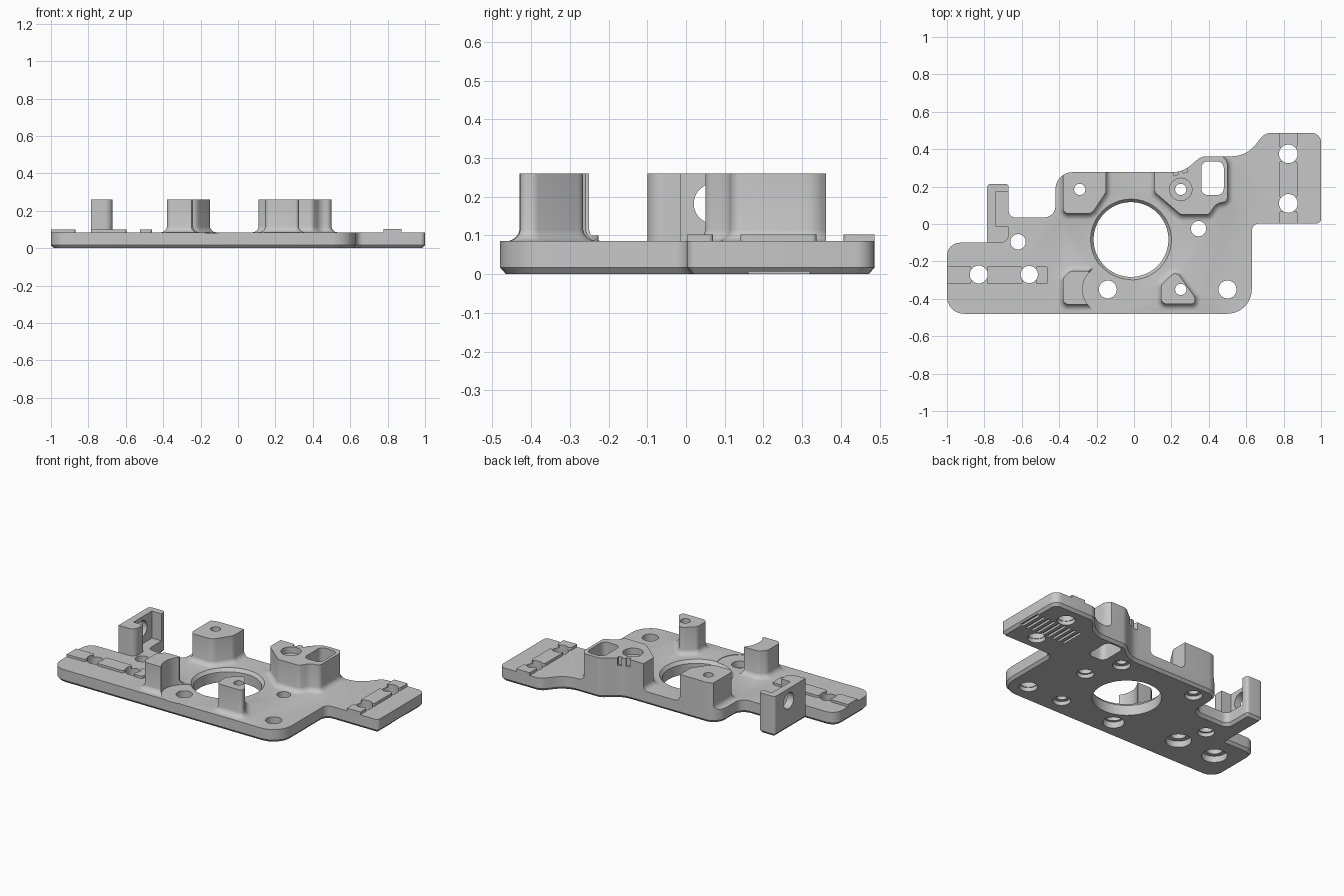
import bpy, bmesh, math
from mathutils import Vector

if "Cube" in bpy.data.objects:
    bpy.data.objects.remove(bpy.data.objects["Cube"])

grey = bpy.data.materials.new("plain_grey")
grey.diffuse_color = (0.57, 0.57, 0.57, 1)
grey.use_nodes = True
grey.node_tree.nodes["Principled BSDF"].inputs["Base Color"].default_value = grey.diffuse_color


def rounded(points, steps=6):
    """Round polygon corners; each point is (x, y[, radius])."""
    out, n = [], len(points)
    for i, p in enumerate(points):
        c = Vector(p[:2])
        r = p[2] if len(p) > 2 else 0
        if r == 0:
            out.append(c)
            continue
        a, b = Vector(points[i - 1][:2]) - c, Vector(points[(i + 1) % n][:2]) - c
        half = a.angle(b) / 2
        t = min(r / math.tan(half), 0.48 * a.length, 0.48 * b.length)
        r = t * math.tan(half)
        a.normalize()
        b.normalize()
        centre = c + (a + b).normalized() * (r / math.sin(half))
        s, e = c + a * t - centre, c + b * t - centre
        ang = math.atan2(s.x * e.y - s.y * e.x, s.dot(e))
        for k in range(steps + 1):
            f = ang * k / steps
            out.append(centre + Vector((s.x * math.cos(f) - s.y * math.sin(f),
                                        s.x * math.sin(f) + s.y * math.cos(f))))
    return out


def offset(pts, d):
    res = []
    for i, p in enumerate(pts):
        a = (p - pts[i - 1]).normalized()
        b = (pts[(i + 1) % len(pts)] - p).normalized()
        na, nb = Vector((a.y, -a.x)), Vector((b.y, -b.x))
        res.append(p + (na + nb) * (d / (1 + na.dot(nb))))
    return res


def loft(name, points, levels):
    """Stack offset copies of a counter-clockwise outline: levels are (z, offset)."""
    pts = rounded(points)
    bm = bmesh.new()
    rings = [[bm.verts.new((p.x, p.y, z)) for p in offset(pts, d)] for z, d in levels]
    n = len(pts)
    for lo, hi in zip(rings, rings[1:]):
        for i in range(n):
            j = (i + 1) % n
            bm.faces.new((lo[i], lo[j], hi[j], hi[i]))
    bm.faces.new(rings[0][::-1])
    bm.faces.new(rings[-1])
    bmesh.ops.recalc_face_normals(bm, faces=bm.faces)
    me = bpy.data.meshes.new(name)
    bm.to_mesh(me)
    bm.free()
    me.materials.append(grey)
    ob = bpy.data.objects.new(name, me)
    bpy.context.collection.objects.link(ob)
    return ob


def box(name, x0, x1, y0, y1, z0, z1, r=0):
    return loft(name, [(x0, y0, r), (x1, y0, r), (x1, y1, r), (x0, y1, r)], [(z0, 0), (z1, 0)])


def cyl(name, x, y, z0, z1, r0, r1=None, n=40):
    pts = [(x + r0 * math.cos(2 * math.pi * k / n), y + r0 * math.sin(2 * math.pi * k / n))
           for k in range(n)]
    return loft(name, pts, [(z0, 0), (z1, (r1 or r0) - r0)])


def boolean(target, other, op):
    m = target.modifiers.new("bool", 'BOOLEAN')
    m.operation, m.solver, m.object = op, 'EXACT', other
    bpy.context.view_layer.objects.active = target
    bpy.ops.object.modifier_apply(modifier=m.name)
    bpy.data.objects.remove(other)


T, H = 0.085, 0.26
FLARE = [(0.05, 0.031), (T, 0.031), (0.088, 0.02), (0.095, 0.01), (0.104, 0.003), (0.115, 0), (H, 0)]
WALL = [(0.05, 0), (H, 0)]

# Slab, later trimmed to the plate outline
body = box("mounting_plate", -2, 2, -2, 2, -0.5, T)

parts = [
    # Back left post, back right post, front left post, front right post
    loft("back_left_post", [(-0.38, 0.055, 0.03), (-0.225, 0.055, 0.05), (-0.15, 0.17, 0.05),
                            (-0.15, 0.33), (-0.38, 0.33)], FLARE),
    loft("back_right_post", [(0.25, 0.05, 0.04), (0.4, 0.05, 0.03), (0.44, 0.11, 0.06), (0.5, 0.12, 0.03),
                             (0.5, 0.335, 0.06), (0.42, 0.42), (0.11, 0.42), (0.11, 0.17, 0.03)], FLARE),
    loft("front_left_post", [(-0.38, -0.43, 0.03), (-0.24, -0.43), (-0.24, -0.25),
                             (-0.34, -0.25, 0.04), (-0.38, -0.29, 0.04)], FLARE),
    loft("front_right_post", [(0.145, -0.428, 0.03), (0.325, -0.428, 0.02), (0.325, -0.39, 0.03),
                              (0.225, -0.25, 0.03), (0.145, -0.325, 0.03)], FLARE),
    # Side bracket
    loft("bracket", [(-0.82, -0.1), (-0.67, -0.1, 0.04), (-0.67, -0.013), (-0.738, -0.013),
                     (-0.738, 0.174), (-0.6, 0.174), (-0.6, 0.26), (-0.82, 0.26)], WALL),
]
# Low raised pads along both arms
for x0, x1 in ((-1.1, -0.87), (-0.787, -0.597), (-0.525, -0.46)):
    parts.append(box("left_pad", x0, x1, -0.322, -0.226, 0.05, 0.1, 0.012))
for y0, y1 in ((-0.1, 0.07), (0.14, 0.337), (0.407, 0.6)):
    parts.append(box("right_pad", 0.777, 0.873, y0, y1, 0.05, 0.103, 0.012))
for p in parts:
    boolean(body, p, 'UNION')

# Plate outline with a chamfered lower edge
outline = loft("outline", [
    (-1, -0.48, 0.09), (0.63, -0.48, 0.13), (0.63, 0.003, 0.04), (1, 0.003, 0.025), (1, 0.487, 0.05),
    (0.7, 0.487, 0.07), (0.6, 0.362, 0.25), (0.36, 0.362, 0.08), (0.26, 0.277, 0.15), (-0.42, 0.277, 0.09),
    (-0.42, 0.035, 0.06), (-0.67, 0.035, 0.035), (-0.67, 0.215, 0.018), (-0.785, 0.215, 0.02),
    (-0.785, -0.1), (-1, -0.1, 0.07)], [(0, -0.015), (0.017, 0), (0.6, 0)])
boolean(body, outline, 'INTERSECT')

cuts = []
# Central bore with chamfered rim
cuts.append(cyl("bore", -0.016, -0.083, -0.1, 0.5, 0.2, n=64))
cuts.append(cyl("bore_rim", -0.016, -0.083, 0.065, 0.095, 0.2, 0.224, n=64))
# Bolt holes: x, y, radius, underside counterbore radius
for x, y, r, c in ((-0.83, -0.27, 0.048, 0.075), (-0.56, -0.27, 0.046, 0.075), (-0.62, -0.095, 0.041, 0.05),
                   (-0.14, -0.35, 0.048, 0.062), (0.5, -0.35, 0.048, 0.053), (0.345, -0.025, 0.041, 0.05),
                   (0.825, 0.375, 0.05, 0.053), (0.825, 0.11, 0.05, 0.053), (-0.29, 0.185, 0.03, 0.052),
                   (0.25, 0.185, 0.03, 0.052), (0.25, -0.35, 0.03, 0.052)):
    cuts.append(cyl("hole", x, y, -0.1, 0.5, r))
    cuts.append(cyl("counterbore", x, y, -0.1, 0.04 if c > 0.053 else 0.025, c))
# Washer clearance beside the front left post, recess and slot in the back right post
cuts.append(cyl("washer_clearance", -0.14, -0.35, 0.082, 0.5, 0.135, n=64))
cuts.append(cyl("post_recess", 0.25, 0.185, 0.22, 0.5, 0.06))
cuts.append(box("slot", 0.36, 0.48, 0.155, 0.335, -0.1, 0.5, 0.035))
# Two small notches in the back right post
for x, y in ((0.22, 0.28), (0.27, 0.295)):
    n = box("notch", -0.013, 0.013, -0.02, 0.05, 0.21, 0.5)
    n.rotation_euler.z = math.radians(18)
    n.location = (x, y, 0)
    cuts.append(n)
# Round window in the bracket wall
w = cyl("bracket_window", 0, 0, -0.06, 0.06, 0.052)
w.rotation_euler.y = math.pi / 2
w.location = (-0.77, 0.072, 0.182)
cuts.append(w)
# Grip grooves under the right arm
for k in range(9):
    x = 0.67 + 0.039 * k
    cuts.append(box("groove", x - 0.009, x + 0.009, 0.16, 0.32, -0.1, 0.014))
bpy.context.view_layer.update()
for c in cuts:
    boolean(body, c, 'DIFFERENCE')

bpy.ops.object.select_all(action='DESELECT')
body.select_set(True)
bpy.context.view_layer.objects.active = body
bpy.ops.object.shade_smooth_by_angle(angle=math.radians(30))
